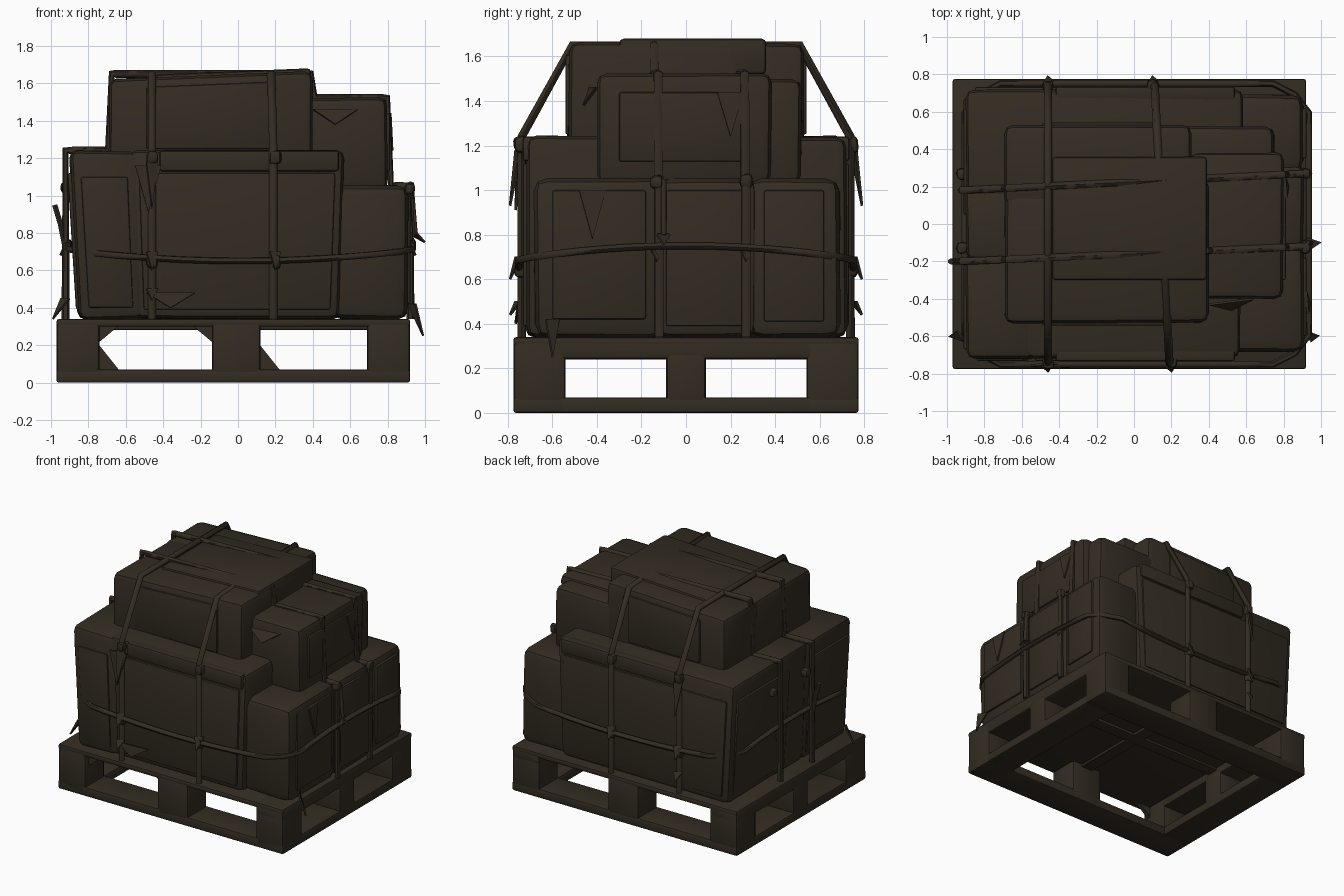
import bpy, bmesh, math, random
from mathutils import Vector

random.seed(4)
if "Cube" in bpy.data.objects:
    bpy.data.objects.remove(bpy.data.objects["Cube"], do_unlink=True)

brown = bpy.data.materials.new("dark brown")
brown.use_nodes = True
brown.diffuse_color = (.033, .025, .016, 1)
brown.node_tree.nodes["Principled BSDF"].inputs["Base Color"].default_value = brown.diffuse_color

UP = Vector((0, 0, 1))
CORD = .022
DECK, ROW, LOW, SIDE, TOP = .34, 1.05, 1.24, 1.52, 1.65
RIGHT, LEFT, FACE, EDGE = -.97, .92, .72, .775


def select_only(obj):
    bpy.ops.object.select_all(action='DESELECT')
    obj.select_set(True)
    bpy.context.view_layer.objects.active = obj


def mesh_object(name, bm):
    mesh = bpy.data.meshes.new(name)
    bm.to_mesh(mesh)
    bm.free()
    mesh.materials.append(brown)
    obj = bpy.data.objects.new(name, mesh)
    bpy.context.collection.objects.link(obj)
    return obj


def box(name, *ranges, bevel=.02, jitter=0, splay=0, rise=0):
    """Rounded box; splay narrows its foot, rise tilts its top, jitter makes it crooked."""
    bm = bmesh.new()
    bmesh.ops.create_cube(bm, size=1)
    for v in bm.verts:
        is_top = v.co.z > 0
        v.co = [min(r) if c < 0 else max(r) for c, r in zip(v.co, ranges)]
        if is_top:
            v.co.z += rise * v.co.x
        else:
            v.co.x *= 1 - splay
        v.co += Vector([random.uniform(-jitter, jitter) for axis in ranges])
    bmesh.ops.bevel(bm, geom=bm.edges[:], offset=bevel, segments=2, profile=.5, affect='EDGES')
    select_only(mesh_object(name, bm))
    bpy.ops.object.shade_smooth_by_angle(angle=math.radians(40))


def cord(name, points, closed=False, radius=CORD):
    """Round cord through a list of points."""
    curve = bpy.data.curves.new(name, 'CURVE')
    curve.dimensions = '3D'
    curve.bevel_depth = radius
    curve.bevel_resolution = 1
    curve.use_fill_caps = True
    spline = curve.splines.new('POLY')
    spline.points.add(len(points) - 1)
    for target, point in zip(spline.points, points):
        target.co = (*point, 1)
    spline.use_cyclic_u = closed
    curve.materials.append(brown)
    obj = bpy.data.objects.new(name, curve)
    bpy.context.collection.objects.link(obj)
    select_only(obj)
    bpy.ops.object.convert(target='MESH')
    bpy.ops.object.shade_smooth_by_angle(angle=math.radians(60))


def scrap(name, point, out, drop, width=.03, lift=.05):
    """Torn triangular scrap hanging from a point and lifting away from the load."""
    point, out = Vector(point), Vector(out)
    side = out.cross(UP) * width
    corners = (point - side, point + side + out * lift / 2, point + out * lift - UP * drop)
    bm = bmesh.new()
    bm.faces.new([bm.verts.new(c) for c in corners])
    solid = mesh_object(name, bm).modifiers.new("thickness", 'SOLIDIFY')
    solid.thickness = .012
    solid.offset = 0


# Pallet: thin deck, bottom frame and blocks around the edge
box("pallet_deck", (RIGHT, LEFT), (-EDGE, EDGE), (.3, DECK), bevel=.012)
for side, s in (("front", -1), ("back", 1)):
    depth = (s * EDGE, s * .54)
    box(f"pallet_runner_{side}", (RIGHT, LEFT), depth, (0, .07), bevel=.012)
    for place, width in (("right", (RIGHT, -.74)), ("middle", (-.14, .12)), ("left", (.69, LEFT))):
        box(f"pallet_block_{side}_{place}", width, depth, (.01, .33))
for side, width in (("right", (RIGHT, -.74)), ("left", (.69, LEFT))):
    box(f"pallet_runner_{side}", width, (-EDGE, EDGE), (0, .07), bevel=.012)
    box(f"pallet_rail_{side}", width, (-EDGE, EDGE), (.24, DECK))
    box(f"pallet_block_{side}", width, (-.09, .09), (.01, .33))
box("deck_brace_long", (-.75, .7), (-.05, .05), (.28, .32), bevel=.01)
box("deck_brace_cross", (-.06, .04), (-.55, .55), (.28, .32), bevel=.01)

# Split wood in the corners of the pallet openings
for x, y, top, direction in ((-.75, .55, .06, 1), (.11, .55, .06, 1), (-.75, -.7, .31, 1), (-.13, -.7, .31, -1)):
    bm = bmesh.new()
    tip = Vector((x, y, .21))
    base = Vector((x, y, top))
    bm.faces.new([bm.verts.new(c) for c in (tip, base, base + Vector((direction * .12, 0, 0)))])
    wood = mesh_object("block_splint", bm).modifiers.new("thickness", 'SOLIDIFY')
    wood.thickness = .03

# Cartons, stacked in steps
cartons = {
    "lower_front_carton": ((-.58, .57), (-FACE, 0), (DECK, LOW)),
    "lower_corner_carton": ((-.9, -.53), (-FACE, -.16), (DECK, LOW)),
    "lower_side_carton": ((-.9, -.5), (-.2, .2), (DECK, LOW)),
    "lower_back_carton": ((-.9, .58), (0, FACE), (DECK, LOW)),
    "row_front_carton": ((.5, .91), (-.68, -.1), (DECK, ROW)),
    "row_middle_carton": ((.5, .91), (-.14, .32), (DECK, ROW)),
    "row_back_carton": ((.5, .91), (.28, .69), (DECK, ROW)),
    "top_front_carton": ((-.69, .4), (-.53, .24), (ROW, TOP)),
    "top_back_carton": ((-.69, .31), (.1, .53), (ROW, TOP)),
    "side_front_carton": ((.3, .8), (-.4, .38), (ROW - CORD, SIDE)),
    "side_back_carton": ((.2, .75), (.2, .52), (ROW - CORD, SIDE - CORD)),
}


def style(carton):
    """Foot and top slant of a carton by its layer."""
    return {"splay": .05 if "lower" in carton else 0, "rise": .04 if "top" in carton else 0}


for name, ranges in cartons.items():
    box(name, *ranges, bevel=.06 if "row" in name else .045, jitter=.006, **style(name))
box("top_lid", (-.44, .39), (-.3, .36), (SIDE, TOP + .015), rise=.04)


def panel(name, carton, axis, side, margin=.05, drop=.05):
    """Raised plate on one upright face of a carton, ending below its top."""
    ranges = [(a + margin, b - margin) for a, b in cartons[carton]]
    face = cartons[carton][axis][side > 0]
    ranges[axis] = (face - side * margin, face + side * .012)
    ranges[2] = (ranges[2][0], cartons[carton][2][1] - drop)
    box(name, *ranges, bevel=.01, **style(carton))


panel("front_panel", "lower_front_carton", 1, -1, drop=.12)
panel("front_corner_panel", "lower_corner_carton", 1, -1, margin=.06, drop=.14)
panel("back_panel", "lower_back_carton", 1, 1, drop=.12)
panel("right_front_panel", "lower_corner_carton", 0, -1, drop=.12)
panel("right_back_panel", "lower_back_carton", 0, -1, drop=.12)
panel("row_front_panel", "row_front_carton", 0, 1, margin=.08)
panel("row_middle_panel", "row_middle_carton", 0, 1)
panel("row_back_panel", "row_back_carton", 0, 1, margin=.07)
panel("top_front_panel", "top_front_carton", 1, -1, margin=.2)
panel("top_back_panel", "top_back_carton", 1, 1, margin=.2)
panel("side_panel", "side_front_carton", 0, 1, margin=.1, drop=.08)
for side, s in (("front", -1), ("back", 1)):
    box(f"{side}_top_flange", (-.42, .54), (s * .66, s * .735), (LOW - .11, LOW), bevel=.015)


def drape(name, along, start, end, taut=False):
    """Cord laid over the cartons along one axis; a taut cord bridges the steps."""
    path, steps = [], 90
    for i in range(steps + 1):
        t = (2 * i / steps - 1) * LEFT
        at = start + (end - start) * i / steps
        tops = [c[2][1] for c in cartons.values()
                if c[along][0] <= t <= c[along][1] and c[1 - along][0] <= at <= c[1 - along][1]]
        if not tops:
            continue
        point = Vector((at, t, max(tops)) if along else (t, at, max(tops)))
        while taut and len(path) > 1:
            a, b = path[-1] - path[-2], point - path[-1]
            if a.z * b[along] > b.z * a[along]:
                break
            path.pop()
        path.append(point)
    # Run both ends down the faces to the deck
    for end_point, index, s in ((path[0], 0, -1), (path[-1], len(path) + 1, 1)):
        end_point[along] += s * CORD
        foot = end_point.copy()
        foot.z = DECK
        path.insert(index, foot)
    cord(name, path)


# Cords over the load and one around its waist
drape("cord_over_right", 1, -.46, -.46, taut=True)
drape("cord_over_left", 1, .2, .1, taut=True)
drape("cord_across_front", 0, -.2, -.12)
drape("cord_across_back", 0, .18, .27)
waist = []
for i in range(48):
    a = math.tau * i / 48
    x, y = [max(-1, min(1, 1.3 * f(a))) for f in (math.cos, math.sin)]
    waist.append((.015 + .92 * x, .75 * y, .7 + .05 * math.cos(2 * a)))
cord("waist_cord", waist, closed=True, radius=.018)

# Knots and torn scraps where cords cross
for s in (-1, 1):
    out = (0, s, 0)
    for x in (-.46, .2 if s < 0 else .1):
        for z in (.65, LOW - .03):
            box("cord_knot", (x - .03, x + .03), (s * .71, s * .77), (z - .04, z + .03), jitter=.008)
        scrap("waist_scrap", (x, s * .74, .7), out, drop=.1)
    scrap("hanging_scrap", (-.46, s * .74, 1.18), out, drop=.25)
    scrap("low_scrap", (-.46, s * .74, .5), out, drop=.06)
    for y in (-.13, .27):
        box("cord_knot", (s * .89, s * .945), (y - .03, y + .03), (ROW - .04, ROW + .02), jitter=.008)
        scrap("side_scrap", (s * .9, y, .74), (s, 0, 0), drop=.06)

# Loose tags and cord ends
scrap("front_tag", (-.48, -.745, 1.16), (0, -1, 0), drop=.25, width=.07, lift=.02)
scrap("front_low_tag", (-.36, -.745, .48), (0, -1, 0), drop=.08, width=.13, lift=.02)
scrap("side_tag", (.805, .2, 1.44), (1, 0, 0), drop=.2, width=.06, lift=.02)
scrap("side_wrap", (.92, -.42, 1), (1, 0, 0), drop=.22, width=.06, lift=.02)
scrap("upper_wrap", (.52, -.4, 1.46), (0, -1, 0), drop=.08, width=.12, lift=.06)
scrap("corner_scrap", (.91, -.6, .42), (1, 0, 0), drop=.17, lift=.08)
scrap("base_scrap", (-.9, -.6, .45), (-1, 0, 0), drop=.11, lift=.09)
scrap("cord_tip", (.91, -.1, .8), (1, 0, 0), drop=.05, lift=.09)
cord("loose_end_left", [(.93, -.1, ROW), (.95, -.1, .8)], radius=.012)
cord("loose_end_right", [(-.92, -.2, .7), (-.95, -.2, .85), (-.98, -.2, .95)], radius=.016)
